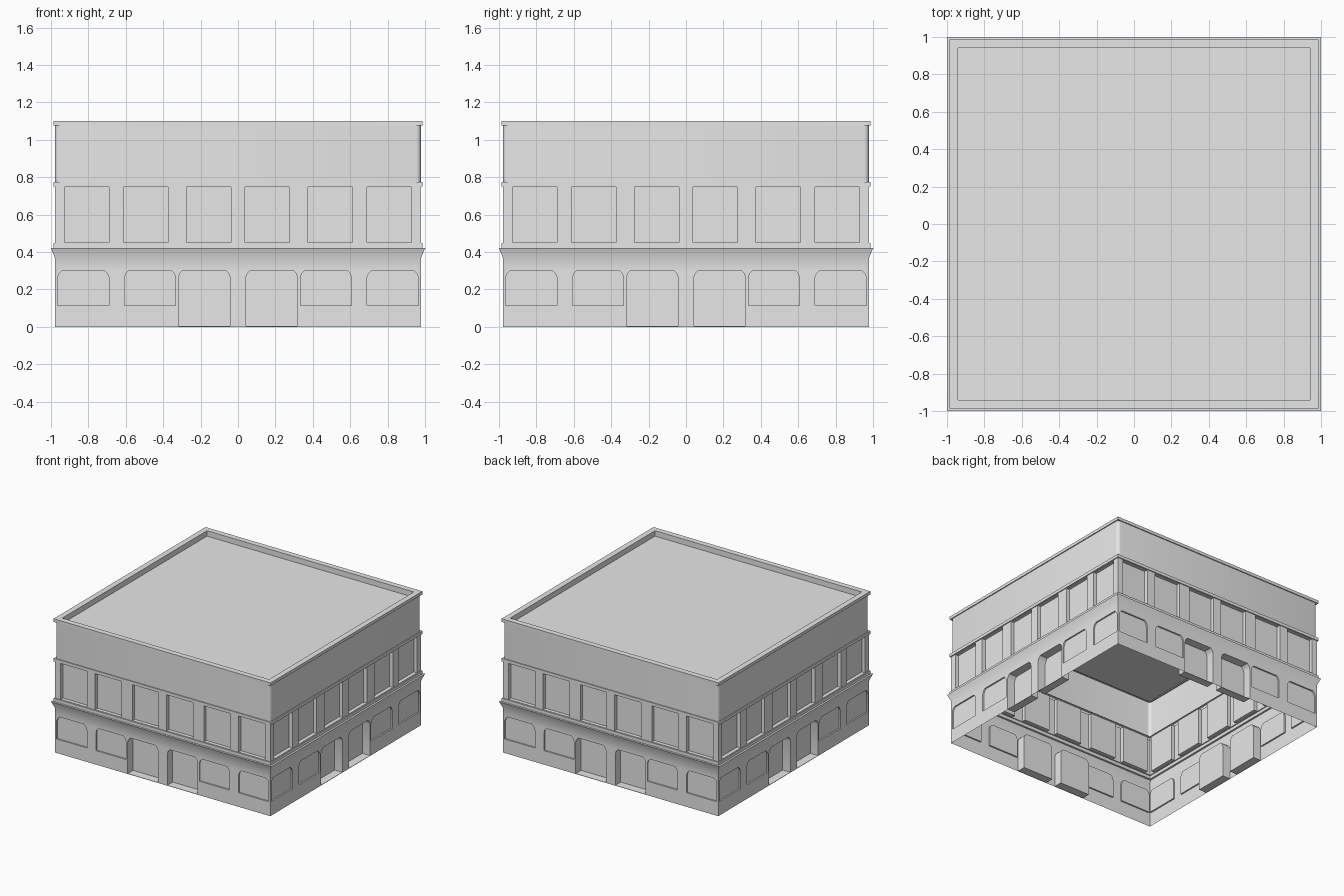
import bpy, bmesh, math
from mathutils import Matrix

cube = bpy.data.objects.get("Cube")
if cube:
    bpy.data.objects.remove(cube, do_unlink=True)

grey = bpy.data.materials.new("plain_grey")
grey.use_nodes = True
COLOR = (0.8, 0.8, 0.8, 1)
grey.diffuse_color = COLOR
grey.node_tree.nodes["Principled BSDF"].inputs["Base Color"].default_value = COLOR

WALL, TRIM, LEDGE, PARAPET = 0.978, 0.986, 1.0, 0.94


def add_object(name, bm):
    bmesh.ops.recalc_face_normals(bm, faces=bm.faces[:])
    mesh = bpy.data.meshes.new(name)
    bm.to_mesh(mesh)
    bm.free()
    mesh.materials.append(grey)
    obj = bpy.data.objects.new(name, mesh)
    bpy.context.collection.objects.link(obj)
    return obj


def smooth(obj):
    bpy.ops.object.select_all(action="DESELECT")
    obj.select_set(True)
    bpy.context.view_layer.objects.active = obj
    bpy.ops.object.shade_smooth_by_angle(angle=math.radians(35))


def square_loop(bm, half, z, radius=0, steps=4):
    """Square outline, with optional rounded corners."""
    verts = []
    for corner in range(4):
        sx, sy = ((1, 1), (-1, 1), (-1, -1), (1, -1))[corner]
        for i in range(steps + 1 if radius else 1):
            a = math.radians(90) * (corner + i / steps)
            c = half - radius
            dx, dy = (math.cos(a), math.sin(a)) if radius else (0, 0)
            verts.append(bm.verts.new((sx * c + radius * dx, sy * c + radius * dy, z)))
    return verts


def storey(name, profile, radius=0, caps=(False, False)):
    """Loft square outlines through (half width, height) pairs."""
    bm = bmesh.new()
    loops = [square_loop(bm, h, z, radius) for h, z in profile]
    for low, high in zip(loops, loops[1:]):
        n = len(low)
        for i in range(n):
            j = (i + 1) % n
            bm.faces.new((low[i], low[j], high[j], high[i]))
    for cap, loop in zip(caps, (loops[0], loops[-1])):
        if cap:
            bm.faces.new(loop)
    return add_object(name, bm)


def recess_cutter(name, shapes):
    """Prisms on all four sides from (centre, outline, depth) entries."""
    bm = bmesh.new()
    for side in range(4):
        turn = Matrix.Rotation(side * math.pi / 2, 4, "Z")
        for centre, outline, depth in shapes:
            face = bm.faces.new([bm.verts.new(turn @ Matrix.Translation(
                (centre + x, -WALL + depth, z)) @ Matrix.Identity(4).to_translation())
                for x, z in outline])
            out = bmesh.ops.extrude_face_region(bm, geom=[face])["geom"]
            push = turn.to_3x3() @ Matrix.Translation((0, -depth - 0.05, 0)).to_translation()
            bmesh.ops.translate(bm, vec=push,
                                verts=[v for v in out if isinstance(v, bmesh.types.BMVert)])
    obj = add_object(name, bm)
    # Raise each outline point to its own height
    obj.hide_render = True
    return obj


def carve(obj, cutter):
    """Cut recesses, then open the top and bottom so the storey is a shell."""
    mod = obj.modifiers.new("recesses", "BOOLEAN")
    mod.operation, mod.solver, mod.object = "DIFFERENCE", "EXACT", cutter
    deps = bpy.context.evaluated_depsgraph_get()
    bm = bmesh.new()
    bm.from_object(obj, deps)
    obj.modifiers.clear()
    caps = [f for f in bm.faces if abs(f.normal.z) > 0.99 and f.calc_area() > 1]
    bmesh.ops.delete(bm, geom=caps, context="FACES")
    bm.to_mesh(obj.data)
    bm.free()
    bpy.data.objects.remove(cutter, do_unlink=True)


def arched(half, bottom):
    """Opening outline with clipped upper corners."""
    right = [(half, bottom), (half, 0.262), (half - 0.008, 0.285), (half - 0.025, 0.302)]
    return right + [(-x, z) for x, z in reversed(right)]


def block(half, bottom, top):
    return [(-half, bottom), (half, bottom), (half, top), (-half, top)]


# Ground floor with flared ledge, arched windows and two doorways per side
ground = storey("ground_floor", [(WALL, 0), (WALL, 0.365), (LEDGE, 0.42)], caps=(True, True))
openings = []
for s in (-1, 1):
    openings += [(s * c, arched(0.137, 0.115), 0.012) for c in (0.47, 0.827)]
    openings.append((s * 0.18, arched(0.138, 0.003), 0.07))
carve(ground, recess_cutter("ground_openings", openings))

# Middle storey with tall recessed windows
middle = storey("window_storey", [(WALL, 0.447), (WALL, 0.75)], caps=(True, True))
panes = [(s * c, block(0.119, 0.45, 0.748), 0.03) for s in (-1, 1) for c in (0.156, 0.494, 0.809)]
carve(middle, recess_cutter("window_recesses", panes))

# Plain upper wall with softened corners
upper = storey("upper_wall", [(WALL, 0.775), (WALL, 1.075)], radius=0.025)

# Trim bands between the storeys
lower_trim = storey("lower_trim", [(LEDGE, 0.42), (TRIM, 0.421), (TRIM, 0.447), (WALL, 0.447)])
middle_trim = storey("middle_trim", [(WALL, 0.75), (TRIM, 0.75), (TRIM, 0.775), (WALL - 0.01, 0.775)])

# Parapet band and sunken roof
roof = storey("parapet_and_roof", [(WALL - 0.01, 1.075), (TRIM, 1.075), (TRIM, 1.1),
                                   (PARAPET, 1.1), (PARAPET, 1.055)], caps=(False, True))

for part in (ground, middle, upper, lower_trim, middle_trim, roof):
    smooth(part)
